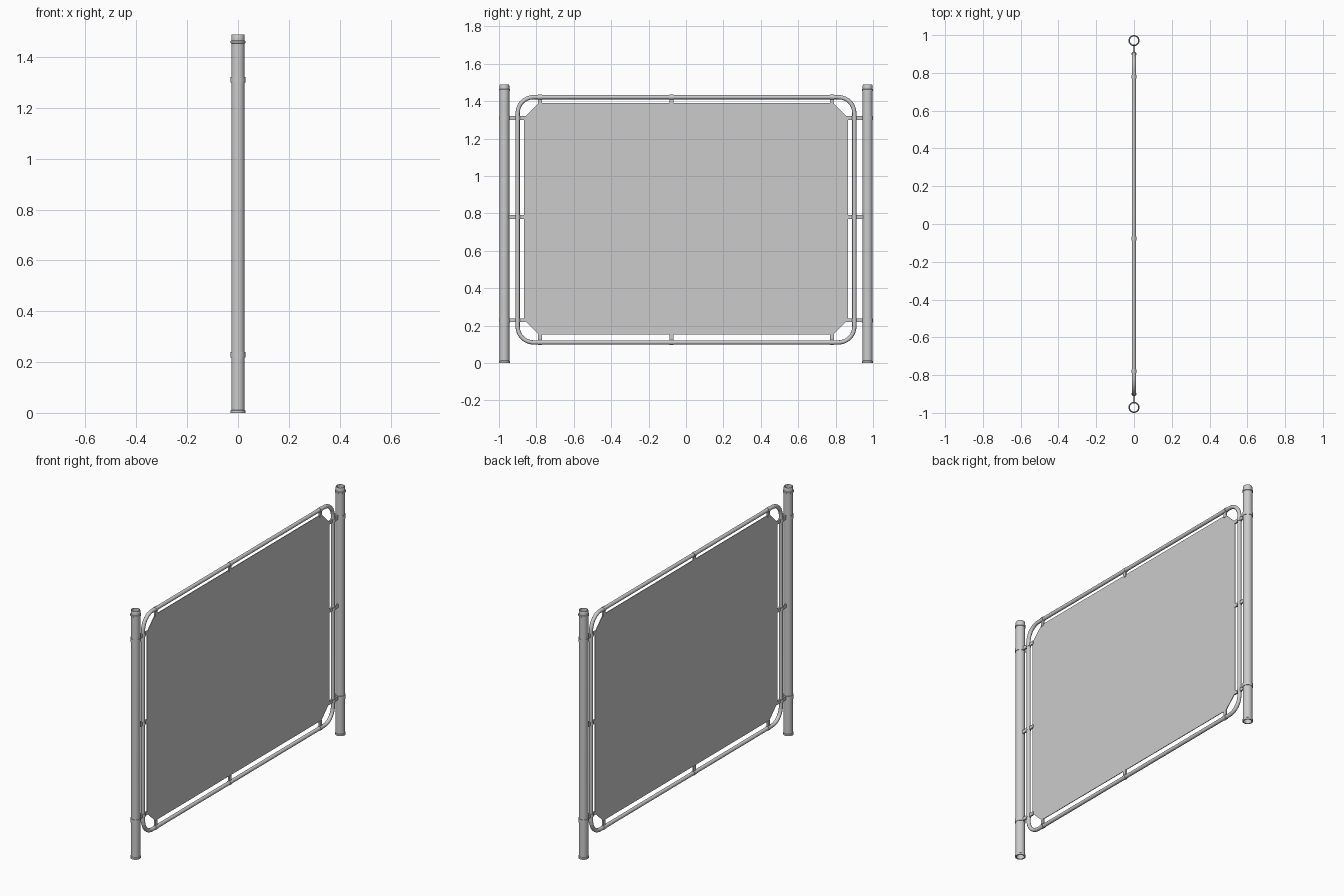
import bpy
import math
from mathutils import Matrix

if "Cube" in bpy.data.objects:
    bpy.data.objects.remove(bpy.data.objects["Cube"])

POST_Y = 0.971
FRAME_Y, FRAME_LO, FRAME_HI = 0.90, 0.11, 1.421
SIDE_CLIPS = (0.228, 0.78, 1.31)
TOP_CLIPS = (-0.78, -0.077, 0.78)


def mesh_object(name, verts, faces, smooth=False):
    mesh = bpy.data.meshes.new(name)
    mesh.from_pydata(verts, [], faces)
    obj = bpy.data.objects.new(name, mesh)
    bpy.context.collection.objects.link(obj)
    if smooth:
        bpy.ops.object.select_all(action='DESELECT')
        obj.select_set(True)
        bpy.context.view_layer.objects.active = obj
        bpy.ops.object.shade_smooth_by_angle(angle=math.radians(40))
    return obj


def lathe(name, profile, sides=32):
    """Spin a closed (radius, z) outline round the z axis."""
    n = len(profile)
    verts = [(r * math.cos(2 * math.pi * i / sides), r * math.sin(2 * math.pi * i / sides), z)
             for i in range(sides) for r, z in profile]
    faces = [(i * n + j, (i + 1) % sides * n + j,
              (i + 1) % sides * n + (j + 1) % n, i * n + (j + 1) % n)
             for i in range(sides) for j in range(n)]
    return mesh_object(name, verts, faces, True)


def ring(name, inner, outer, height, sides=32):
    h = height / 2
    return lathe(name, [(inner, -h), (outer, -h), (outer, h), (inner, h)], sides)


def box(name, center, size):
    v = [(center[0] + sx * size[0] / 2, center[1] + sy * size[1] / 2, center[2] + sz * size[2] / 2)
         for sx in (-1, 1) for sy in (-1, 1) for sz in (-1, 1)]
    f = [(0, 1, 3, 2), (4, 6, 7, 5), (0, 4, 5, 1), (2, 3, 7, 6), (0, 2, 6, 4), (1, 5, 7, 3)]
    return mesh_object(name, v, f)


# Open tubular posts with a foot rim and a collar near the top
post_profile = [(0.022, 0), (0.029, 0), (0.029, 0.010), (0.0262, 0.012),
                (0.0262, 1.453), (0.0295, 1.455), (0.0295, 1.463), (0.0262, 1.465),
                (0.0262, 1.483), (0.0245, 1.488), (0.022, 1.488)]
for side, label in ((-1, "left"), (1, "right")):
    lathe(f"{label}_post", post_profile).location = (0, side * POST_Y, 0)
    for i, z in enumerate(SIDE_CLIPS):
        # Clamp rings round the post at the outer two heights
        if i != 1:
            ring(f"{label}_post_clamp_{i}", 0.0255, 0.029, 0.022).location = (0, side * POST_Y, z)
        # Tab from post to frame, sleeve on the frame, tab from frame to panel
        box(f"{label}_post_tab_{i}", (0, side * 0.928, z), (0.009, 0.038, 0.02))
        ring(f"{label}_frame_sleeve_{i}", 0.0105, 0.0132, 0.02, 20).location = (0, side * FRAME_Y, z)
        box(f"{label}_panel_tab_{i}", (0, side * 0.874, z), (0.009, 0.032, 0.02))

# Rounded tubular frame
R = 0.085
curve = bpy.data.curves.new("frame_tube", 'CURVE')
curve.dimensions = '3D'
curve.bevel_depth = 0.0112
curve.bevel_resolution = 4
points = []
for k, (sy, z) in enumerate(((1, FRAME_HI - R), (-1, FRAME_HI - R),
                             (-1, FRAME_LO + R), (1, FRAME_LO + R))):
    for s in range(11):
        a = math.pi / 2 * (k + s / 10)
        points.append((0, sy * (FRAME_Y - R) + R * math.cos(a), z + R * math.sin(a), 1))
spline = curve.splines.new('POLY')
spline.points.add(len(points) - 1)
for p, co in zip(spline.points, points):
    p.co = co
spline.use_cyclic_u = True
bpy.context.collection.objects.link(bpy.data.objects.new("frame_tube", curve))

# Clips along the top and bottom rails
for label, rail_z, s in (("top", FRAME_HI, -1), ("bottom", FRAME_LO, 1)):
    for i, y in enumerate(TOP_CLIPS):
        sleeve = ring(f"{label}_frame_sleeve_{i}", 0.0105, 0.0132, 0.02, 20)
        sleeve.matrix_world = Matrix.Translation((0, y, rail_z)) @ Matrix.Rotation(math.pi / 2, 4, 'X')
        box(f"{label}_panel_tab_{i}", (0, y, rail_z + s * 0.026), (0.009, 0.02, 0.034))

# Flat panel with cut corners
PY, LO, HI, C, T = 0.866, 0.152, 1.389, 0.078, 0.002
outline = [(PY, LO + C), (PY, HI - C), (PY - C, HI), (C - PY, HI),
           (-PY, HI - C), (-PY, LO + C), (C - PY, LO), (PY - C, LO)]
verts = [(x, y, z) for x in (T, -T) for y, z in outline]
faces = [tuple(range(8)), tuple(range(15, 7, -1))]
faces += [(i, i + 8, (i + 1) % 8 + 8, (i + 1) % 8) for i in range(8)]
mesh_object("panel", verts, faces)
